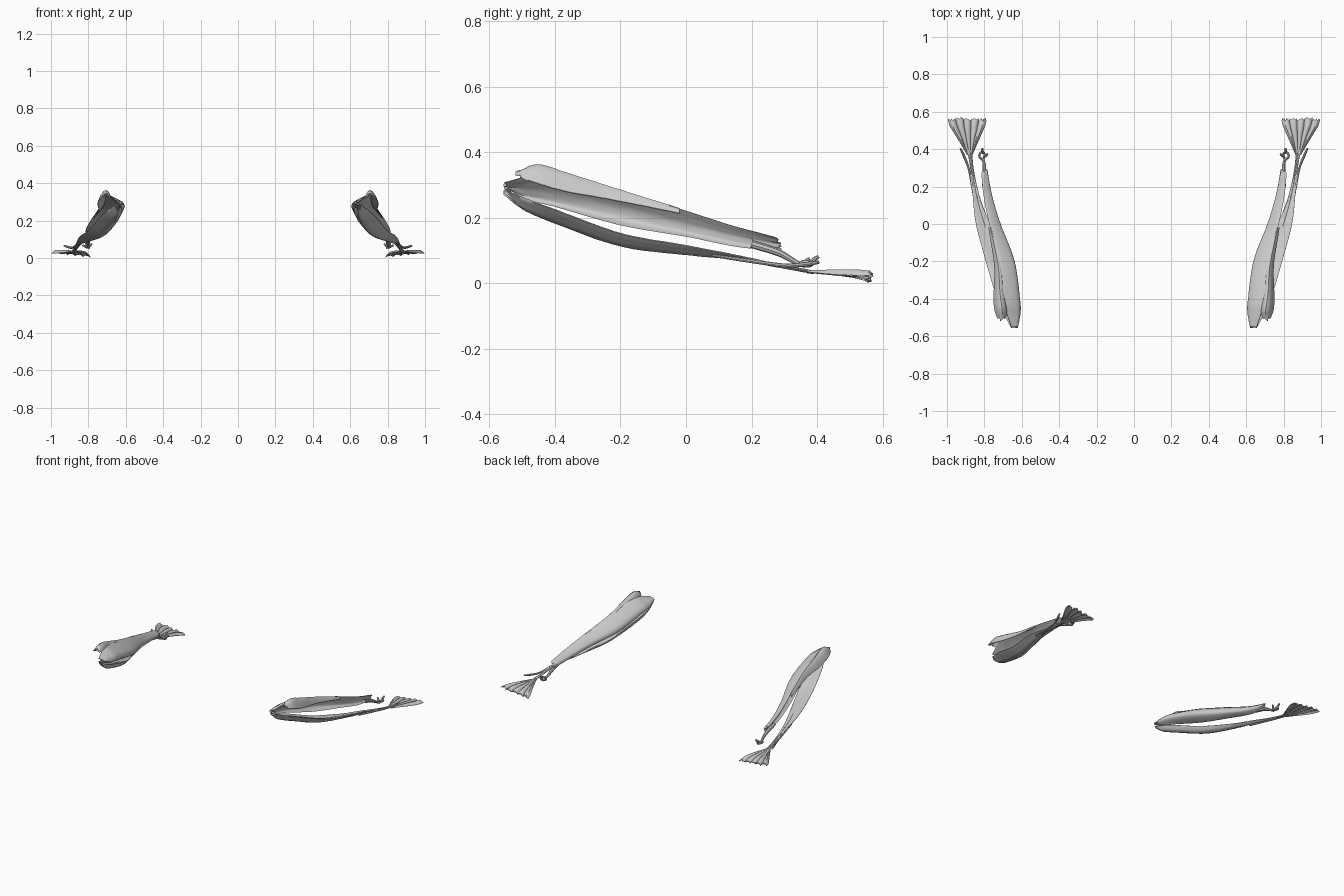
import bpy, bmesh, math, random
from mathutils import Vector

if "Cube" in bpy.data.objects:
    bpy.data.objects.remove(bpy.data.objects["Cube"])

random.seed(4)


def spline(pts, t):
    """Catmull-Rom through a list of vectors, t from 0 to 1."""
    s = t * (len(pts) - 1)
    i = min(int(s), len(pts) - 2)
    f = s - i
    b, c = pts[i], pts[i + 1]
    a = pts[i - 1] if i > 0 else b * 2 - c
    d = pts[i + 2] if i + 2 < len(pts) else c * 2 - b
    return 0.5 * (b * 2 + (c - a) * f + (a * 2 - b * 5 + c * 4 - d) * f * f
                  + (b * 3 - a - c * 3 + d) * f ** 3)


def finish(bm, name):
    bmesh.ops.recalc_face_normals(bm, faces=bm.faces)
    me = bpy.data.meshes.new(name)
    bm.to_mesh(me)
    bm.free()
    ob = bpy.data.objects.new(name, me)
    bpy.context.collection.objects.link(ob)
    mirror = ob.modifiers.new("other_side", 'MIRROR')
    mirror.use_axis[0] = True
    bpy.ops.object.select_all(action='DESELECT')
    bpy.context.view_layer.objects.active = ob
    ob.select_set(True)
    bpy.ops.object.shade_smooth_by_angle(angle=math.radians(40))
    return ob


def loft(name, rings):
    bm = bmesh.new()
    vs = [[bm.verts.new(p) for p in r] for r in rings]
    n = len(vs[0])
    for a, b in zip(vs, vs[1:]):
        for j in range(n):
            k = (j + 1) % n
            bm.faces.new((a[j], a[k], b[k], b[j]))
    for r in (vs[0], vs[-1]):
        for j in range(n // 2 - 1):
            bm.faces.new((r[j], r[j + 1], r[n - 2 - j], r[n - 1 - j]))
    return finish(bm, name)


def sheet(name, stations, side, steps=48, cols=14, jag=(0, 0), ridge=0.0015):
    """Curved muscle strip. Station: y, edge xz, middle xz, edge xz, thickness."""
    keys = [Vector(s) for s in stations]
    fibre = [random.uniform(-ridge, ridge) for _ in range(cols + 1)]
    ragged = [[random.uniform(-j, j) for _ in range(cols + 1)] for j in jag]
    rings = []
    for i in range(steps + 1):
        t = i / steps
        y, ax, az, mx, mz, bx, bz, th = spline(keys, t)
        a, m, b = Vector((ax, az)), Vector((mx, mz)), Vector((bx, bz))
        c = m * 2 - (a + b) / 2
        inward = Vector((b.y - a.y, a.x - b.x)).normalized() * side
        outer, inner = [], []
        for j in range(cols + 1):
            u = j / cols
            p = a * (1 - u) ** 2 + c * 2 * u * (1 - u) + b * u * u
            p = p + inward * (fibre[j] + random.uniform(-ridge, ridge) * 0.4)
            q = p + inward * (th * math.sin(math.pi * u) ** 0.7 + 0.003)
            yy = y + ragged[0][j] * max(0, 1 - t * 9) + ragged[1][j] * max(0, 1 - (1 - t) * 9)
            outer.append((p.x, yy, p.y))
            inner.append((q.x, yy, q.y))
        rings.append(outer + inner[::-1])
    return loft(name, rings)


def tendon(name, pts, radii, sides=8):
    """Round cord through a few points."""
    pts = [Vector(p) for p in pts]
    rad = [Vector((r, 0)) for r in radii]
    rings, steps = [], 6 * (len(pts) - 1)
    for i in range(steps + 1):
        t = i / steps
        p, r = spline(pts, t), spline(rad, t).x
        d = (spline(pts, min(1, t + .01)) - spline(pts, max(0, t - .01))).normalized()
        e = d.cross(Vector((0.1, 0, 1))).normalized()
        f = d.cross(e)
        rings.append([p + e * r * math.cos(k * math.tau / sides)
                      + f * r * math.sin(k * math.tau / sides) for k in range(sides)])
    return loft(name, rings)


# broad inner muscle, wrapping the inside of the limb
sheet("inner_muscle", [
    (-.55, .635, .29, .622, .30, .655, .308, .010),
    (-.48, .635, .255, .610, .29, .680, .328, .024),
    (-.40, .650, .235, .612, .28, .705, .335, .030),
    (-.20, .700, .178, .637, .225, .725, .283, .032),
    (.00, .760, .143, .712, .175, .772, .222, .026),
    (.15, .790, .113, .757, .14, .802, .174, .018),
    (.28, .800, .100, .783, .118, .815, .142, .008)], 1, jag=(.008, .014))

# second head folding over the top edge
sheet("upper_head", [
    (-.51, .685, .325, .705, .345, .730, .325, .010),
    (-.45, .680, .330, .712, .362, .748, .305, .016),
    (-.36, .695, .315, .722, .334, .750, .280, .016),
    (-.22, .710, .280, .730, .290, .748, .255, .012),
    (-.02, .760, .222, .768, .229, .778, .215, .006)], 1, steps=32, cols=10, jag=(.012, 0))

# slender lower muscle, narrowing to its tendon
sheet("lower_muscle", [
    (-.55, .630, .280, .643, .272, .660, .285, .008),
    (-.50, .622, .255, .645, .228, .685, .262, .022),
    (-.40, .632, .220, .668, .184, .732, .225, .030),
    (-.20, .692, .146, .733, .114, .792, .152, .028),
    (.00, .770, .102, .803, .088, .845, .115, .018),
    (.15, .826, .083, .842, .073, .862, .086, .008),
    (.30, .858, .050, .866, .046, .876, .052, .006),
    (.39, .864, .032, .877, .030, .892, .035, .005)], -1, jag=(.008, 0))

# five splayed strips of the end fan
for i in range(5):
    u = i / 4
    x0, x1 = .868 + .02 * u, .81 + .165 * u
    z1 = .006 + .02 * u
    xm, w = x0 * .5 + x1 * .5, .021
    sheet("fan_strip", [
        (.37, x0 - .005, .033, x0, .032, x0 + .005, .034, .004),
        (.46, xm - w * .7, .024, xm, .030 + .004 * u, xm + w * .7, .026, .006),
        (.52, x1 * .7 + xm * .3 - w, .014 + .008 * u, x1 * .7 + xm * .3, .024 + .01 * u,
         x1 * .7 + xm * .3 + w, .016 + .008 * u, .006),
        (.56 + .006 * (i % 2), x1 - w, z1 - .004, x1, z1 + .006, x1 + w, z1 - .002, .004)],
        -1, steps=14, cols=8, jag=(0, .008), ridge=.001)

# side branch of the lower tendon
tendon("branch_tendon", [(.845, .08, .085), (.865, .20, .068), (.885, .30, .055),
                         (.908, .36, .058), (.928, .405, .065)], [.004, .006, .006, .007, .005])
# cord from the inner muscle
tendon("inner_tendon", [(.80, .20, .12), (.80, .28, .095), (.803, .33, .068), (.812, .35, .058)],
       [.012, .011, .008, .008])
# small ring and prongs at the cord's end
tendon("tendon_ring", [(.812 + .015 * math.sin(a * math.tau / 8),
                        .366 - .018 * math.cos(a * math.tau / 8), .060 + .006 * math.sin(a * .8))
                       for a in range(9)], [.006] * 9)
tendon("tendon_prong", [(.806, .38, .062), (.812, .392, .074), (.81, .405, .082)], [.008, .007, .005])
tendon("inner_prong", [(.803, .36, .060), (.79, .368, .068), (.783, .375, .076)], [.007, .007, .005])
